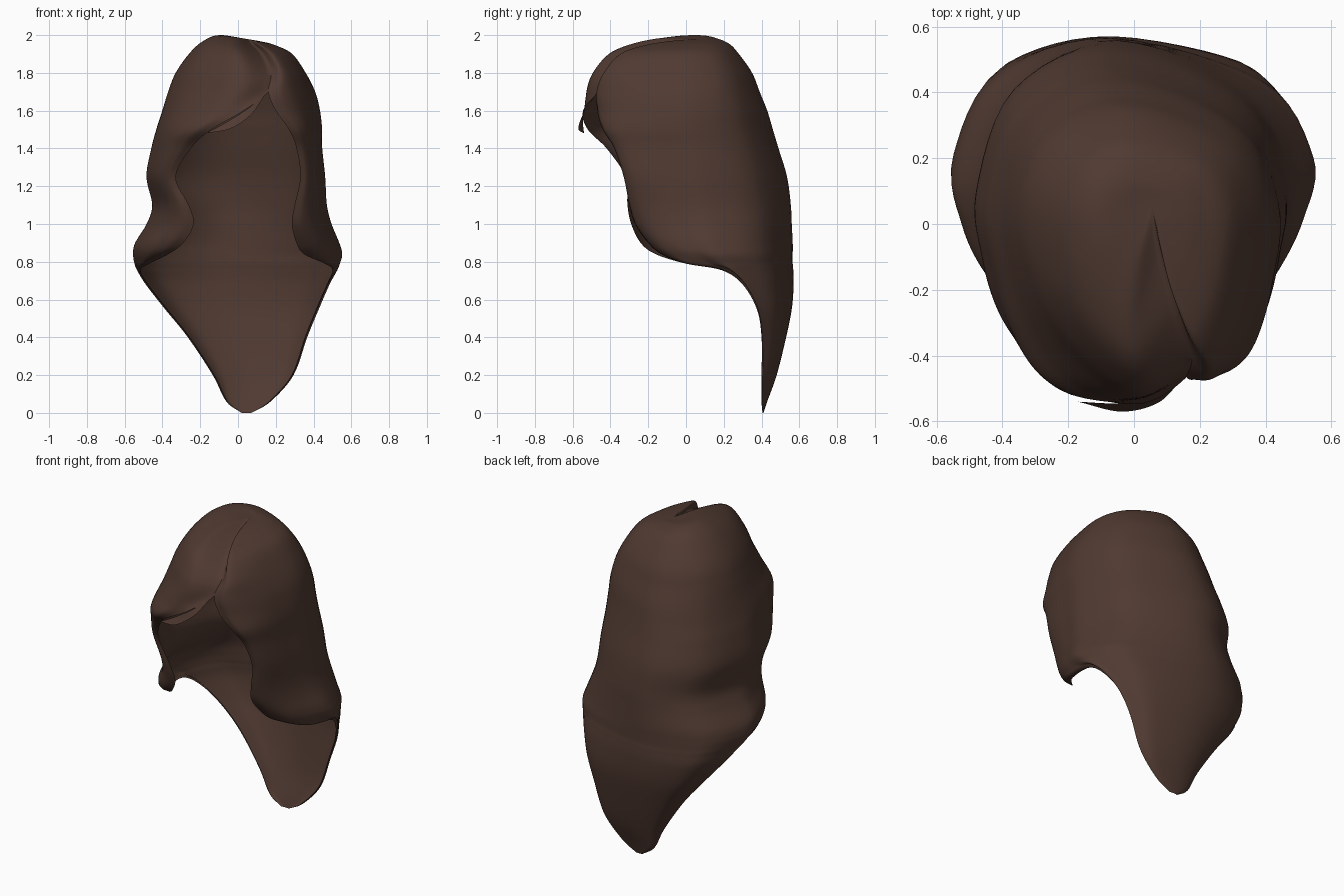
import bpy
from mathutils import Vector

hair_mat = bpy.data.materials.new("dark brown")
hair_mat.diffuse_color = (0.08, 0.042, 0.031, 1)


def spline(pts, n):
    """Catmull-Rom curve through points, n samples per span."""
    out = []
    for i in range(len(pts) - 1):
        b, c = pts[i], pts[i + 1]
        a = pts[i - 1] if i else b * 2 - c
        d = pts[i + 2] if i + 2 < len(pts) else c * 2 - b
        for k in range(n):
            t = k / n
            out.append(0.5 * (2 * b + (c - a) * t + (2 * a - 5 * b + 4 * c - d) * t * t
                              + (3 * b - a - 3 * c + d) * t ** 3))
    return out + [pts[-1].copy()]


def sheet(name, rows, n_row, n_col):
    """Smooth surface through a grid of control points."""
    cols = [spline(list(c), n_row) for c in zip(*rows)]
    grid = [spline(list(r), n_col) for r in zip(*cols)]
    w = len(grid[0])
    faces = [(i * w + j, (i + 1) * w + j, (i + 1) * w + j + 1, i * w + j + 1)
             for i in range(len(grid) - 1) for j in range(w - 1)]
    me = bpy.data.meshes.new(name)
    me.from_pydata([p for r in grid for p in r], [], faces)
    me.materials.append(hair_mat)
    me.polygons.foreach_set("use_smooth", [True] * len(faces))
    ob = bpy.data.objects.new(name, me)
    bpy.context.collection.objects.link(ob)
    weld = ob.modifiers.new("weld", 'WELD')
    weld.merge_threshold = 0.0005
    return ob


def arc(z, xl, xr, yw, yb, yfl, yfr, lx, ly, rx, ry, tilt=0):
    """Open ring: left front edge, left side, back, right side, right front edge."""
    cx = (xl + xr) / 2

    def front(xw, ex, ey, yf):
        return [(ex, ey)] + [(xw + (ex - xw) * fx, yw + (yf - yw) * fy)
                             for fx, fy in ((0.7, 0.97), (0.4, 0.82), (0.12, 0.48))]

    back = [(cx + (x - cx) * f, yw + (yb - yw) * g) for x, f, g in
            ((xl, 1, 0), (xl, .76, .70), (xl, .12, 1), (xr, .72, .63), (xr, 1, 0))]
    pts = front(xl, lx, ly, yfl) + back + front(xr, rx, ry, yfr)[::-1]
    return [Vector((x, y, z - tilt * (x - xl) / max(xr - xl, .01))) for x, y in pts]


# Crown: z, left, right, side y, back y, left lobe front, right lobe front,
# parting x, y, drop towards the right
crown = [
    (1.978, .05, .05, .07, .07, .07, .07, .05, .07, 0),
    (2.0, -.10, .13, .05, .14, -.11, -.05, .06, .02, .035),
    (1.965, -.19, .20, .04, .225, -.28, -.21, .08, -.07, .02),
    (1.9, -.26, .285, .04, .28, -.42, -.36, .13, -.25, 0),
    (1.8, -.33, .355, .05, .35, -.51, -.45, .175, -.40, 0),
    (1.7, -.37, .405, .05, .39, -.545, -.485, .16, -.465, 0),
]
# Lengths: z, left, right, side y, back y, left edge x, y, right edge x, y
lengths = [
    (1.6, -.40, .43, .05, .43, .03, -.545, .20, -.47),
    (1.5, -.43, .44, .05, .46, -.14, -.52, .27, -.44),
    (1.4, -.455, .44, .08, .49, -.25, -.42, .31, -.38),
    (1.25, -.48, .455, .10, .535, -.33, -.32, .33, -.33),
    (1.1, -.45, .465, .12, .555, -.26, -.31, .30, -.30),
    (1.0, -.48, .49, .15, .56, -.235, -.29, .285, -.27),
    (.9, -.54, .53, .17, .565, -.29, -.24, .31, -.20),
    (.84, -.55, .545, .20, .565, -.37, -.16, .35, -.13),
    (.79, -.54, .53, .235, .565, -.47, 0, .46, 0),
    (.755, -.525, .515, .265, .568, -.515, .19, .50, .20),
    (.68, -.48, .475, .33, .57, -.475, .30, .47, .30),
    (.55, -.38, .42, .39, .56, -.375, .375, .415, .375),
    (.4, -.26, .36, .41, .53, -.255, .40, .355, .40),
    (.2, -.13, .29, .41, .48, -.125, .40, .285, .40),
    (.06, -.06, .17, .405, .43, -.055, .40, .165, .40),
    (0, .02, .07, .405, .41, .02, .405, .07, .405),
]
rows = [arc(*r[:7], *r[7:9], *r[7:]) for r in crown]
rows += [arc(*r[:5], r[6], r[8], *r[5:]) for r in lengths]
sheet("hair_shell", rows, 6, 6)

# Loose strand under the fringe
upper = [(-.17, -.54, 1.48), (-.06, -.545, 1.54), (.05, -.535, 1.61), (.14, -.48, 1.68)]
lower = [(-.17, -.54, 1.48), (-.04, -.57, 1.505), (.07, -.545, 1.58), (.14, -.48, 1.68)]
sheet("fringe_strand", [[Vector(p) for p in r] for r in (upper, lower)], 4, 8)
